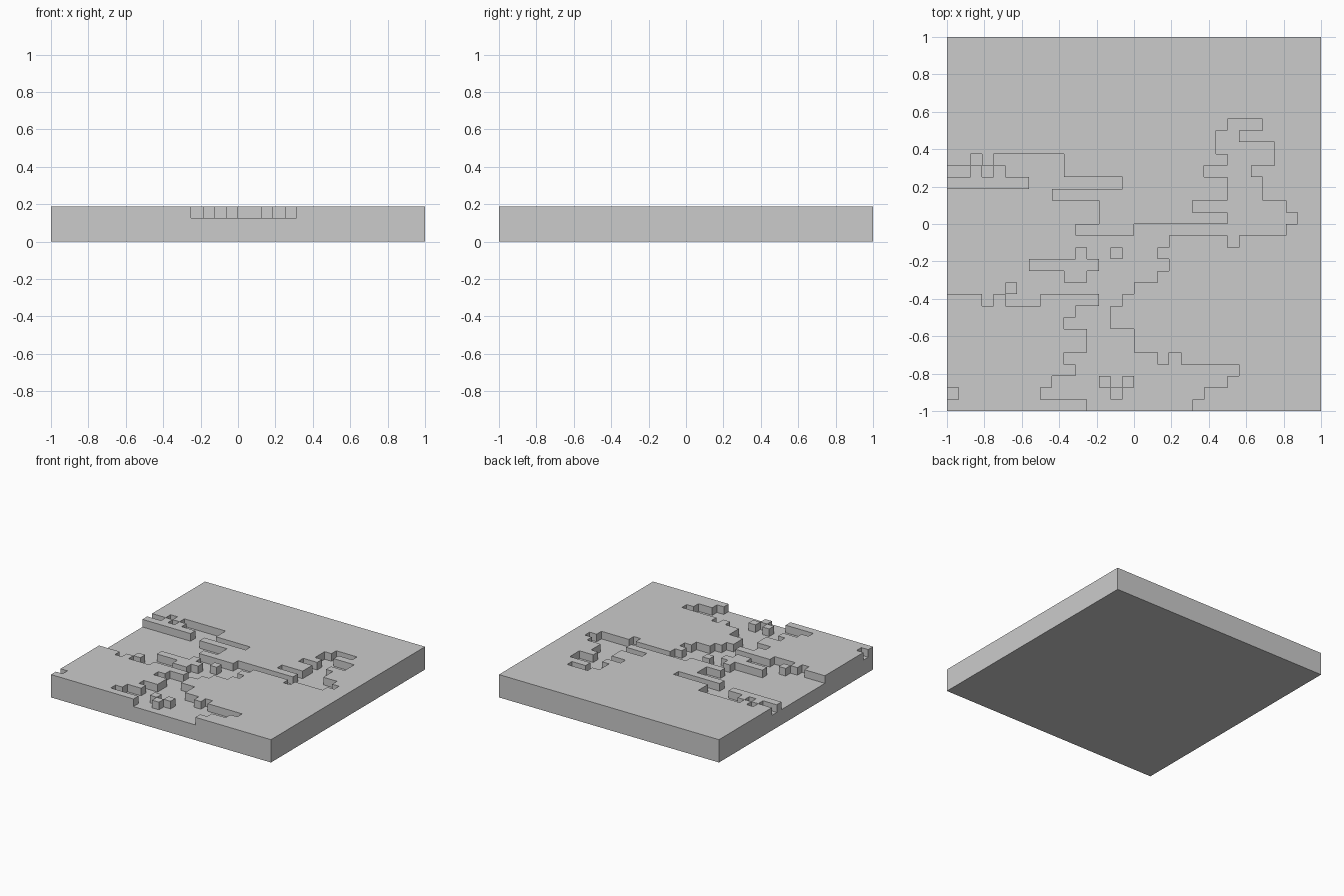
import bpy, bmesh

if "Cube" in bpy.data.objects:
    bpy.data.objects.remove(bpy.data.objects["Cube"])

N, CELL = 32, 0.0625
LOW, HIGH = 0.125, 0.1875

# River bed: first and last sunken column of each run, row by row from the front
RIVER = [
    (12, 20), (0, 0, 8, 21), (9, 23), (11, 24), (10, 17, 19, 19),
    (12, 15), (12, 15), (10, 13), (11, 13), (3, 3, 5, 7, 13, 14),
    (0, 15), (0, 17), (0, 18), (0, 17), (0, 18, 24, 24),
    (0, 10, 16, 28), (0, 12, 24, 29), (0, 12, 21, 28), (0, 8, 24, 26),
    (7, 14, 24, 26), (0, 1, 3, 3, 5, 9, 22, 25), (2, 2, 4, 9, 24, 27),
    (23, 27), (23, 24), (24, 26),
]
# Islands left standing in the river: row, first column, last column
ISLANDS = [(1, 14, 14), (2, 13, 13), (2, 15, 15), (10, 5, 5),
           (11, 10, 11), (12, 7, 12), (13, 11, 11), (13, 14, 14)]

sunken = {(c, r) for r, runs in enumerate(RIVER)
          for a, b in zip(runs[::2], runs[1::2]) for c in range(a, b + 1)}
sunken -= {(c, r) for r, a, b in ISLANDS for c in range(a, b + 1)}


def height(c, r):
    if not (0 <= c < N and 0 <= r < N):
        return 0.0
    return LOW if (c, r) in sunken else HIGH


bm = bmesh.new()


def quad(*pts):
    bm.faces.new([bm.verts.new((x * CELL - 1, y * CELL - 1, z)) for x, y, z in pts])


# Each cell: top, bottom, and walls wherever a neighbour is lower
for c in range(N):
    for r in range(N):
        h = height(c, r)
        ring = [(c, r), (c + 1, r), (c + 1, r + 1), (c, r + 1)]
        quad(*[(x, y, h) for x, y in ring])
        quad(*[(x, y, 0) for x, y in reversed(ring)])
        for i, (dx, dy) in enumerate([(0, -1), (1, 0), (0, 1), (-1, 0)]):
            (ax, ay), (bx, by) = ring[i], ring[(i + 1) % 4]
            n = height(c + dx, r + dy)
            for z0, z1 in ((0, LOW), (LOW, HIGH)):
                if n <= z0 and h >= z1:
                    quad((ax, ay, z0), (bx, by, z0), (bx, by, z1), (ax, ay, z1))

# Weld the cells into one solid
bmesh.ops.remove_doubles(bm, verts=bm.verts, dist=1e-4)

mesh = bpy.data.meshes.new("river_terrain_tile")
bm.to_mesh(mesh)
bm.free()
tile = bpy.data.objects.new("river_terrain_tile", mesh)
bpy.context.collection.objects.link(tile)
